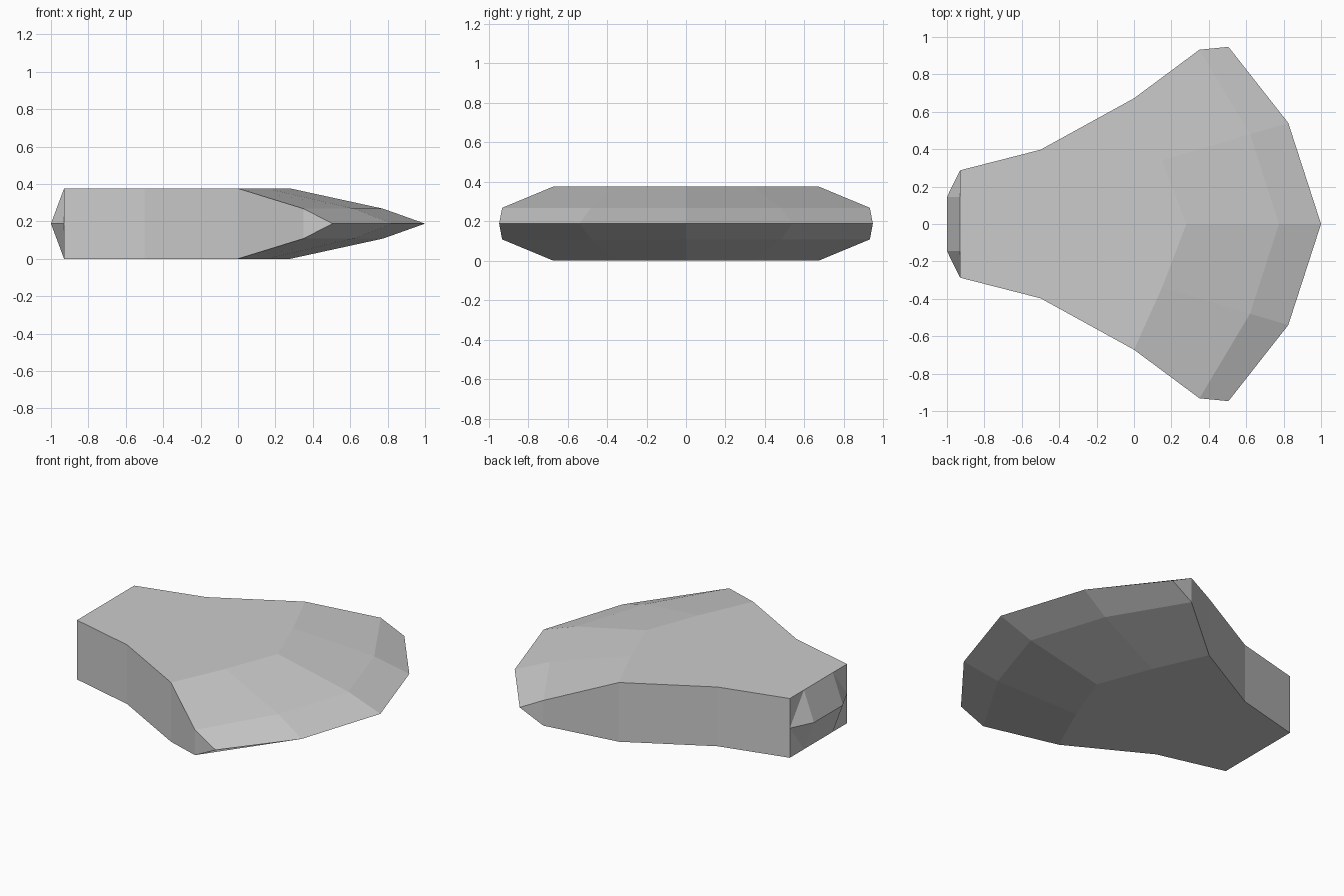
import bpy
import bmesh

cube = bpy.data.objects.get("Cube")
if cube:
    bpy.data.objects.remove(cube, do_unlink=True)

HALF = 0.188  # half of the thickness
BEVEL = 0.08  # height of the bevel line above the cutting edge

stone = bpy.data.materials.new("grey stone")
stone.use_nodes = True
colour = (0.6, 0.6, 0.6, 1.0)
stone.diffuse_color = colour
stone.node_tree.nodes["Principled BSDF"].inputs["Base Color"].default_value = colour

bm = bmesh.new()


def row(points, height):
    return [bm.verts.new((x, y, height)) for x, y in points]


# One quarter of the head: flat cheek, then the ribs running out to the edge
butt_mid, butt_side, corner = row([(-0.93, 0), (-0.93, 0.145), (-0.93, 0.287)], HALF)
neck, shoulder = row([(-0.5, 0.397), (0, 0.672)], HALF)
cheek = [shoulder] + row([(0.15, 0.34), (0.28, 0)], HALF)
bevel = row([(0.35, 0.932), (0.62, 0.48), (0.775, 0)], BEVEL)
edge = row([(0.505, 0.947), (0.825, 0.54), (1, 0)], 0)

# Points on the middle plane
ridge_mid, ridge_side = row([(-1, 0), (-1, 0.145)], 0)
low = row([(-0.93, 0.287), (-0.5, 0.397), (0, 0.672), (0.35, 0.932)], 0)

bm.faces.new([butt_mid, butt_side, corner, neck] + cheek)
for inner, outer in ((cheek, bevel), (bevel, edge)):
    for i in range(2):
        bm.faces.new((inner[i], outer[i], outer[i + 1], inner[i + 1]))

# Side wall, narrowing towards the blade tip
upper = [corner, neck, shoulder, bevel[0]]
for i in range(3):
    bm.faces.new((upper[i], low[i], low[i + 1], upper[i + 1]))
bm.faces.new((bevel[0], low[3], edge[0]))

# Wedge-shaped butt
bm.faces.new((butt_mid, ridge_mid, ridge_side, butt_side))
bm.faces.new((butt_side, ridge_side, low[0]))
bm.faces.new((butt_side, low[0], corner))

# Mirror the quarter across both planes
for axis in (1, 2):
    copy = bmesh.ops.duplicate(bm, geom=bm.verts[:] + bm.edges[:] + bm.faces[:])
    for item in copy["geom"]:
        if isinstance(item, bmesh.types.BMVert):
            item.co[axis] *= -1
    bmesh.ops.remove_doubles(bm, verts=bm.verts[:], dist=0.0005)
bmesh.ops.recalc_face_normals(bm, faces=bm.faces[:])

mesh = bpy.data.meshes.new("axe_head")
bm.to_mesh(mesh)
bm.free()
mesh.materials.append(stone)
head = bpy.data.objects.new("axe_head", mesh)
head.location.z = HALF
bpy.context.collection.objects.link(head)
